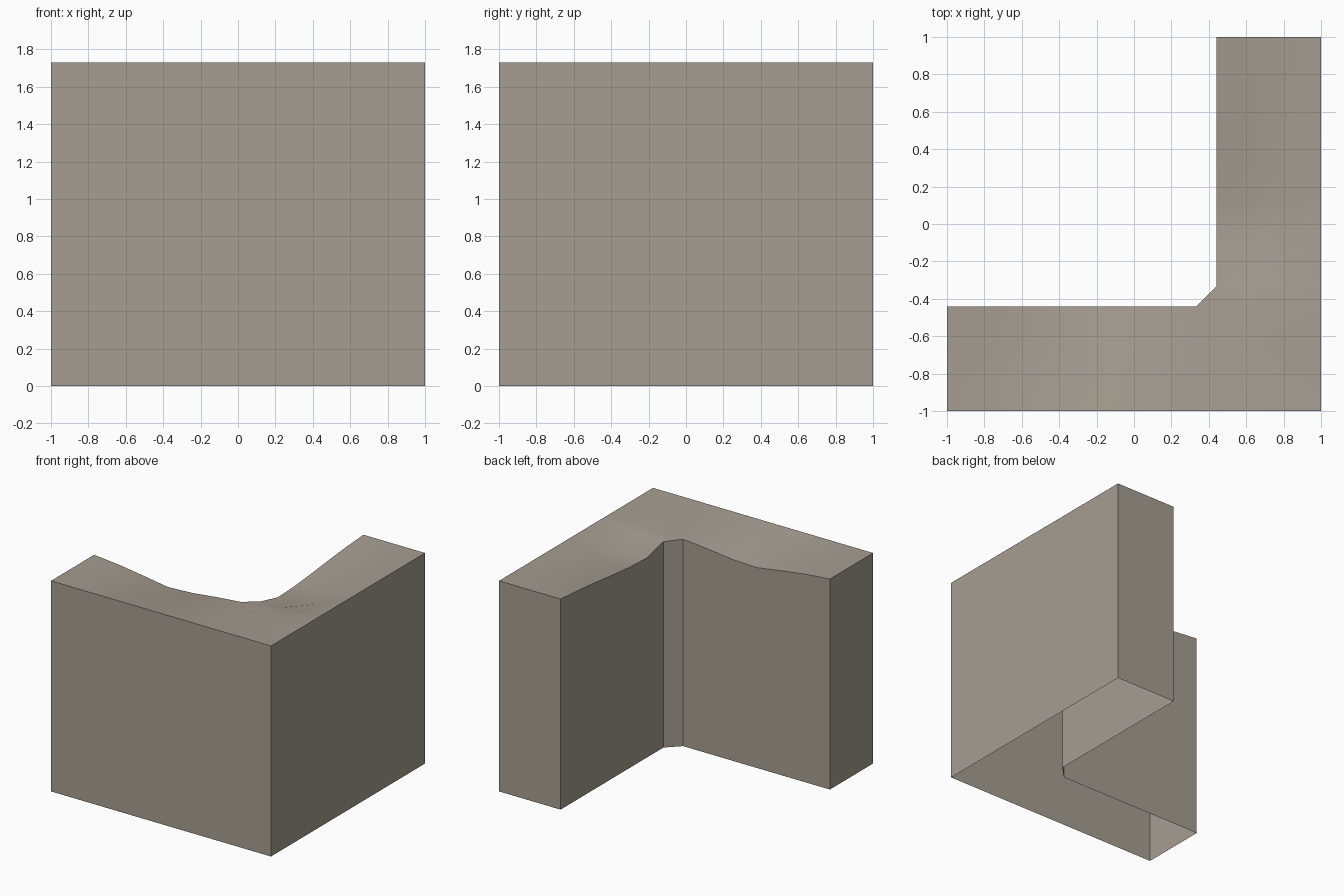
import bpy, bmesh

if "Cube" in bpy.data.objects:
    bpy.data.objects.remove(bpy.data.objects["Cube"])

TOP = 1.73      # height of the outer rim
IN = 0.44       # inner wall position
CH = 0.335      # start of the inner corner chamfer

# Depth of the worn top along each inner edge: (position, dip)
DIP_X = [(-1, 0), (-0.78, 0.02), (-0.56, 0.05), (-0.33, 0.085),
         (-0.11, 0.075), (0.11, 0.05), (CH, 0.03)]
DIP_Y = [(-CH, 0.038), (-0.11, 0.09), (0.11, 0.08), (0.33, 0.06),
         (0.56, 0.035), (0.78, 0.015), (1, 0)]


def lookup(table, t):
    """Linear interpolation in a (position, value) table."""
    if t <= table[0][0]:
        return table[0][1]
    for (a, va), (b, vb) in zip(table, table[1:]):
        if t <= b:
            return va + (vb - va) * (t - a) / (b - a)
    return table[-1][1]


def height(x, y):
    """Top surface: level along the outer rim, sagging to the inner edges."""
    from_front = min(1, (y + 1) / (1 - IN))
    from_side = min(1, (1 - x) / (1 - IN))
    if y > -CH - 0.001:
        return TOP - lookup(DIP_Y, y) * min(1, from_side * 1.5)
    if x < CH + 0.001:
        return TOP - lookup(DIP_X, x) * from_front
    return TOP - 0.035 * min(from_front, from_side)


# Grid lines for the L-shaped top
xs = [-1, -0.78, -0.56, -0.33, -0.11, 0.11, CH, IN, 0.63, 0.82, 1]
ys = [-x for x in reversed(xs)]

bm = bmesh.new()
verts = {}


def vert(x, y):
    if (x, y) not in verts:
        verts[x, y] = bm.verts.new((x, y, height(x, y)))
    return verts[x, y]


# Top surface
for x0, x1 in zip(xs, xs[1:]):
    for y0, y1 in zip(ys, ys[1:]):
        if x1 > IN or y0 < -IN:
            bm.faces.new([vert(x0, y0), vert(x1, y0), vert(x1, y1), vert(x0, y1)])

# Chamfer in the inner corner
bm.faces.new([vert(CH, -IN), vert(IN, -IN), vert(IN, -CH)])

# Walls dropped from the rim, open underneath
rim = [e for e in bm.edges if e.is_boundary]
new = bmesh.ops.extrude_edge_only(bm, edges=rim)["geom"]
for v in new:
    if isinstance(v, bmesh.types.BMVert):
        v.co.z = 0
bmesh.ops.recalc_face_normals(bm, faces=bm.faces)
bm.normal_update()
if max(bm.faces, key=lambda f: f.calc_center_median().z).normal.z < 0:
    bmesh.ops.reverse_faces(bm, faces=bm.faces)

mesh = bpy.data.meshes.new("corner_wall")
bm.to_mesh(mesh)
bm.free()
wall = bpy.data.objects.new("corner_wall", mesh)
bpy.context.collection.objects.link(wall)

stone = bpy.data.materials.new("warm_grey_stone")
stone.diffuse_color = (0.376, 0.337, 0.283, 1)
stone.use_nodes = True
stone.node_tree.nodes["Principled BSDF"].inputs["Base Color"].default_value = stone.diffuse_color
mesh.materials.append(stone)

bpy.context.view_layer.objects.active = wall
wall.select_set(True)
bpy.ops.object.shade_smooth_by_angle(angle=0.52)
